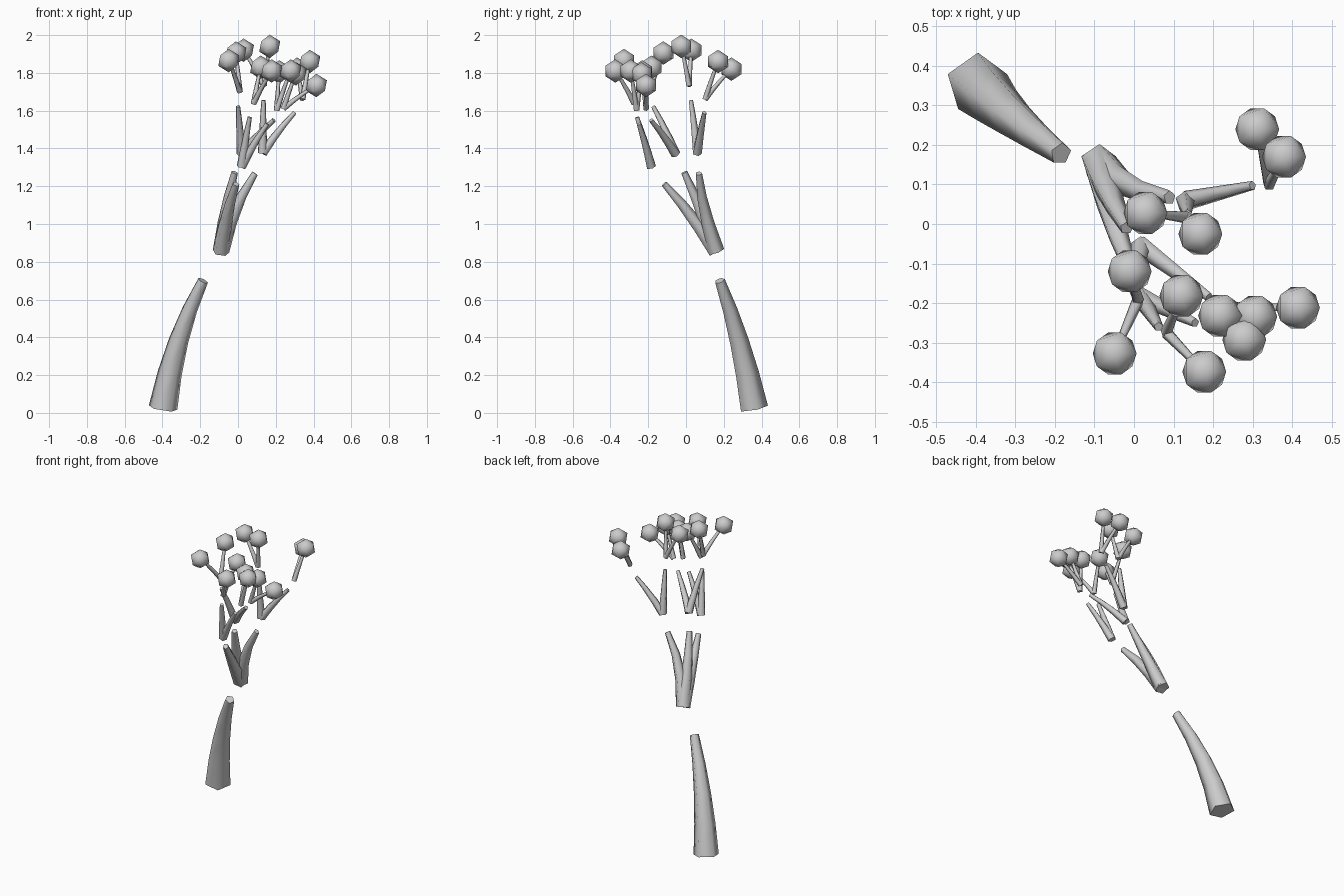
import bpy, bmesh, math
from mathutils import Vector

if "Cube" in bpy.data.objects:
    bpy.data.objects.remove(bpy.data.objects["Cube"])

SIDES = 5


def finish(bm, name, angle):
    bmesh.ops.recalc_face_normals(bm, faces=bm.faces[:])
    me = bpy.data.meshes.new(name)
    bm.to_mesh(me)
    bm.free()
    ob = bpy.data.objects.new(name, me)
    bpy.context.collection.objects.link(ob)
    bpy.ops.object.select_all(action='DESELECT')
    ob.select_set(True)
    bpy.context.view_layer.objects.active = ob
    bpy.ops.object.shade_smooth_by_angle(angle=math.radians(angle))
    return ob


def limb(name, a, b, r0, r1, mid=None, steps=3):
    """Tapered five-sided limb along a gentle curve from a to b through mid."""
    a, b = Vector(a), Vector(b)
    m = Vector(mid) if mid else (a + b) / 2 + Vector((0, 0, 0.03 * (b - a).length))
    c = 2 * m - (a + b) / 2
    bm = bmesh.new()
    rings = []
    for i in range(steps + 1):
        t = i / steps
        p = a * (1 - t) ** 2 + c * 2 * t * (1 - t) + b * t * t
        d = ((c - a) * (1 - t) + (b - c) * t).normalized()
        u = Vector((0, 1, 0))
        u = (u - d * u.dot(d)).normalized()
        v = d.cross(u)
        r = r0 + (r1 - r0) * t
        rings.append([bm.verts.new(p + r * (u * math.cos(k * math.tau / SIDES)
                                            + v * math.sin(k * math.tau / SIDES)))
                      for k in range(SIDES)])
    for lo, hi in zip(rings, rings[1:]):
        for k in range(SIDES):
            n = (k + 1) % SIDES
            bm.faces.new((lo[k], lo[n], hi[n], hi[k]))
    bm.faces.new(rings[0])
    bm.faces.new(rings[-1])
    return finish(bm, name, 75)


def bud(name, p, r=0.062):
    bm = bmesh.new()
    bmesh.ops.create_icosphere(bm, subdivisions=1, radius=r)
    bmesh.ops.translate(bm, verts=bm.verts[:], vec=p)
    return finish(bm, name, 60)


# Trunk
limb("trunk", (-0.397, 0.355, 0.025), (-0.185, 0.178, 0.70), 0.08, 0.029,
     mid=(-0.315, 0.278, 0.38), steps=4)

# Boughs: three from one fork
FORK = (-0.09, 0.158, 0.855)
for tip, mid in [((0.09, 0.067, 1.268), (-0.012, 0.095, 1.08)),
                 ((-0.018, -0.01, 1.273), (-0.062, 0.075, 1.075)),
                 ((-0.01, -0.115, 1.212), (-0.056, 0.02, 1.05))]:
    limb("bough", FORK, tip, 0.046, 0.018, mid)

# Branches: base, then for each one its tip, twig base and two bud centres
BRANCHES = [
    ((0.13, 0.058, 1.375), [
        ((0.135, 0.025, 1.655), (0.137, 0.015, 1.732),
         [(0.029, 0.028, 1.92), (0.168, -0.025, 1.94)]),
        ((0.30, 0.097, 1.59), (0.342, 0.10, 1.66),
         [(0.312, 0.24, 1.82), (0.38, 0.170, 1.86)])]),
    ((0.018, -0.055, 1.37), [
        ((0.0, -0.175, 1.623), (0.01, -0.195, 1.70),
         [(-0.011, -0.12, 1.905), (-0.049, -0.328, 1.865)]),
        ((0.19, -0.185, 1.55), (0.24, -0.212, 1.61),
         [(0.415, -0.212, 1.733), (0.307, -0.235, 1.795)])]),
    ((0.018, -0.185, 1.303), [
        ((0.062, -0.26, 1.565), (0.083, -0.275, 1.638),
         [(0.178, -0.374, 1.81), (0.12, -0.182, 1.83)]),
        ((0.155, -0.25, 1.53), (0.205, -0.263, 1.602),
         [(0.279, -0.293, 1.81), (0.218, -0.232, 1.805)])]),
]
for base, children in BRANCHES:
    for tip, twig_base, buds in children:
        limb("branch", base, tip, 0.026, 0.012)
        for p in buds:
            limb("twig", twig_base, p, 0.016, 0.008)
            bud("bud", p)
